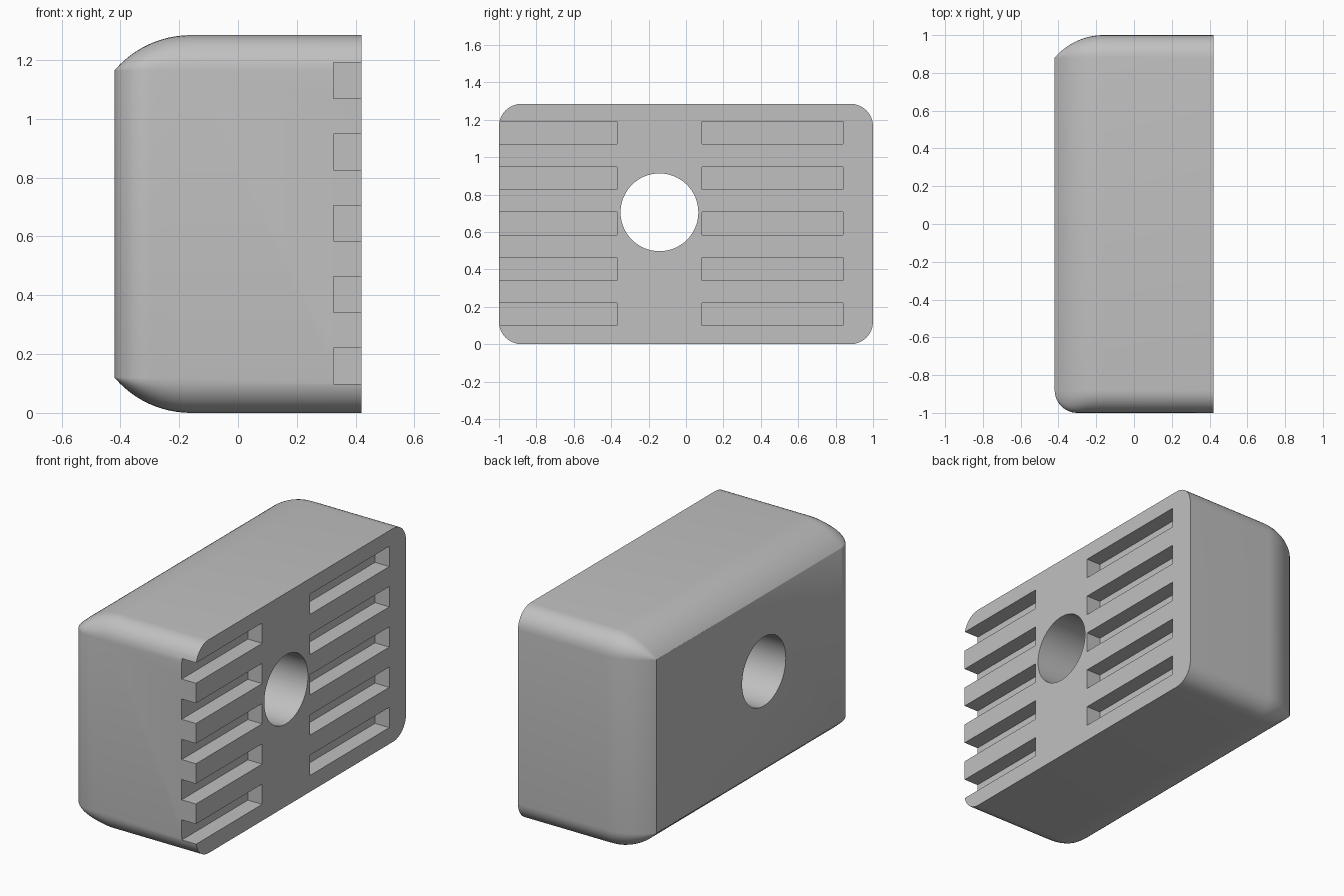
import bpy, bmesh, math
from mathutils import Matrix

if "Cube" in bpy.data.objects:
    bpy.data.objects.remove(bpy.data.objects["Cube"])

X, Y, H = 0.42, 1.0, 1.285      # half depth, half length, height
R = 0.12                        # corner radius of the cross-section
RUN = 0.26                      # length of the long shallow rounding
BIG = (RUN ** 2 + R ** 2) / (2 * R)
STEPS, CORNER = 16, 8


def round_inset(d, run, radius):
    """Inset of a rounded edge at distance d from the flat end."""
    k = max(run - d, 0)
    return radius - math.sqrt(max(radius ** 2 - k ** 2, 0))


def section(x):
    """Rounded rectangle whose corners shrink as the sides move in."""
    t = round_inset(x + X, RUN, BIG)
    f = round_inset(x + X, R, R)
    pts = []
    for i, (sy, sz) in enumerate([(1, 1), (-1, 1), (-1, -1), (1, -1)]):
        side = t if sy > 0 else f
        cy, cz = sy * (Y - R), H / 2 + sz * (H / 2 - R)
        for j in range(CORNER + 1):
            a = math.pi / 2 * (i + j / CORNER)
            pts.append((x, cy + (R - side) * math.cos(a), cz + (R - t) * math.sin(a)))
    return pts


def make_object(name, bm):
    mesh = bpy.data.meshes.new(name)
    bmesh.ops.recalc_face_normals(bm, faces=bm.faces)
    bm.to_mesh(mesh)
    bm.free()
    obj = bpy.data.objects.new(name, mesh)
    bpy.context.collection.objects.link(obj)
    return obj


# Block body, lofted along x
bm = bmesh.new()
xs = [-X + RUN * (1 - math.cos(math.pi / 2 * i / STEPS)) for i in range(STEPS + 1)] + [X]
rings = [[bm.verts.new(p) for p in section(x)] for x in xs]
for a, b in zip(rings, rings[1:]):
    for i in range(len(a)):
        j = (i + 1) % len(a)
        bm.faces.new((a[i], a[j], b[j], b[i]))
bm.faces.new(rings[0])
bm.faces.new(rings[-1])
bmesh.ops.remove_doubles(bm, verts=bm.verts, dist=1e-5)
block = make_object("slotted_block", bm)

# Cutter: five pairs of slots and the through hole
bm = bmesh.new()
for i in range(5):
    z = 0.16 + i * 0.2425
    for y0, y1 in ((-1.1, -0.37), (0.085, 0.84)):
        m = Matrix.Translation((0.425, (y0 + y1) / 2, z)) @ Matrix.Diagonal((0.2, y1 - y0, 0.122, 1))
        bmesh.ops.create_cube(bm, size=1, matrix=m)
hole = Matrix.Translation((0, -0.142, 0.705)) @ Matrix.Rotation(math.pi / 2, 4, 'Y')
bmesh.ops.create_cone(bm, cap_ends=True, segments=64, radius1=0.208, radius2=0.208,
                      depth=1.2, matrix=hole)
cutter = make_object("slot_and_hole_cutter", bm)
cutter.hide_render = True

# Cut, then discard the cutter
bpy.context.view_layer.objects.active = block
block.select_set(True)
mod = block.modifiers.new("cut", 'BOOLEAN')
mod.operation = 'DIFFERENCE'
mod.solver = 'EXACT'
mod.object = cutter
bpy.ops.object.modifier_apply(modifier=mod.name)
bpy.data.objects.remove(cutter)

# Plain grey finish
grey = bpy.data.materials.new("light_grey")
grey.use_nodes = True
colour = (0.53, 0.53, 0.53, 1)
grey.diffuse_color = colour
grey.node_tree.nodes["Principled BSDF"].inputs["Base Color"].default_value = colour
block.data.materials.clear()
block.data.materials.append(grey)

bpy.ops.object.select_all(action='DESELECT')
block.select_set(True)
bpy.ops.object.shade_smooth_by_angle(angle=math.radians(30))
